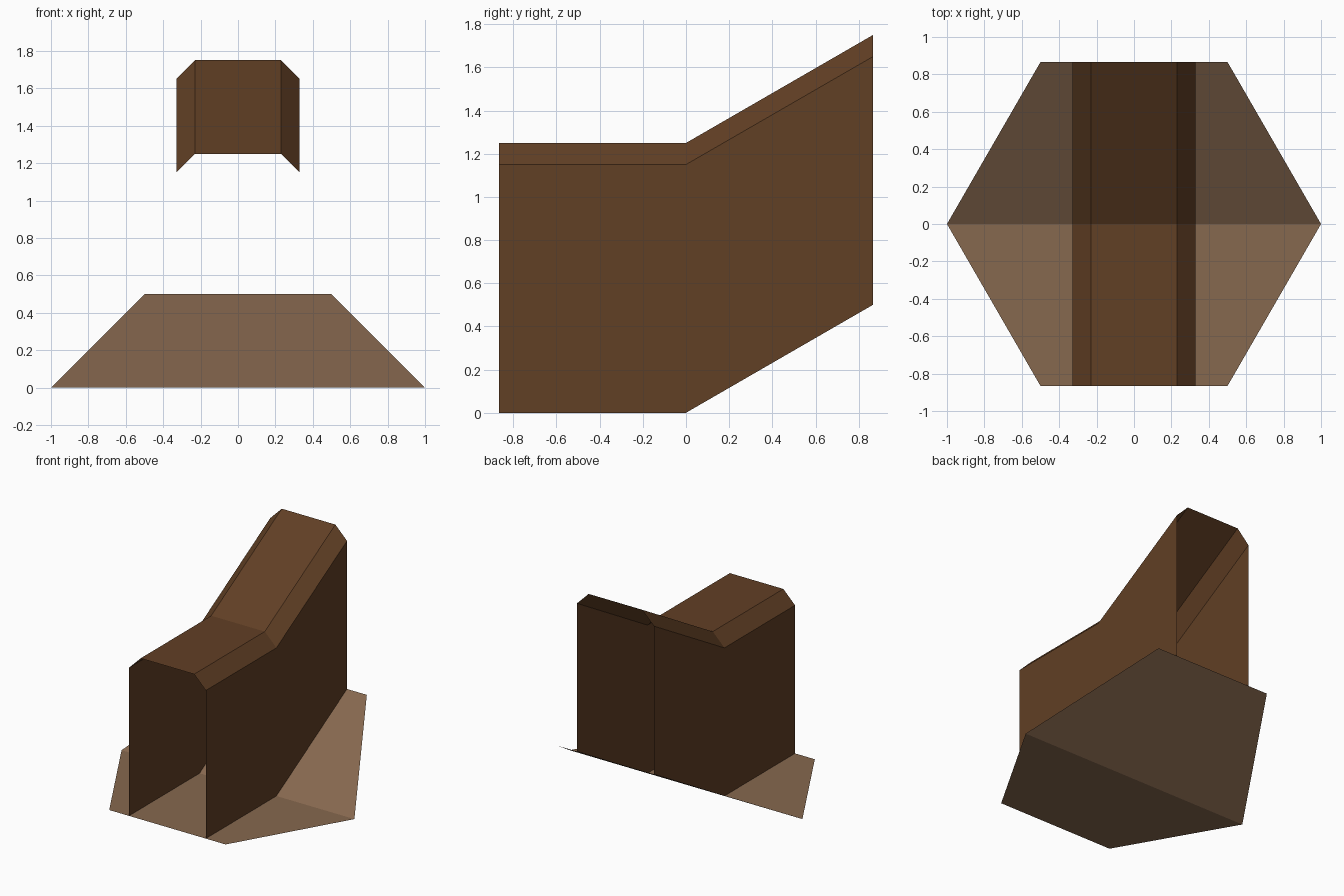
import bpy

if "Cube" in bpy.data.objects:
    bpy.data.objects.remove(bpy.data.objects["Cube"])

H = 0.866   # half depth of the hexagon
RISE = 0.5  # height gained by the back half


def material(name, rgb):
    m = bpy.data.materials.new(name)
    m.diffuse_color = (*rgb, 1.0)
    m.use_nodes = True
    m.node_tree.nodes["Principled BSDF"].inputs["Base Color"].default_value = m.diffuse_color
    return m


def sheet(name, rows, mat):
    """Open surface skinned through rows of points, front to back."""
    n = len(rows[0])
    verts = [p for row in rows for p in row]
    faces = [(r * n + i, r * n + i + 1, (r + 1) * n + i + 1, (r + 1) * n + i)
             for r in range(len(rows) - 1) for i in range(n - 1)]
    me = bpy.data.meshes.new(name)
    me.from_pydata(verts, [], faces)
    me.materials.append(mat)
    ob = bpy.data.objects.new(name, me)
    bpy.context.collection.objects.link(ob)
    return ob


earth = material("light brown ground", (0.24, 0.138, 0.077))
wood = material("dark brown wall", (0.12, 0.05, 0.018))

# Stations along y: flat front half, ramped back half
stations = [(-H, 0.0), (0.0, 0.0), (H, RISE)]

# Folded hexagonal ground sheet
half_widths = [0.5, 1.0, 0.5]
sheet("hex_ground",
      [[(-w, y, z), (w, y, z)] for w, (y, z) in zip(half_widths, stations)],
      earth)

# Passage shell with bevelled roof, open at both ends
right = [(0.23, 1.25), (0.33, 1.15), (0.33, 0.0)]
profile = [(-x, z) for x, z in reversed(right)] + right
sheet("passage_shell",
      [[(x, y, z + dz) for x, z in profile] for y, dz in stations],
      wood)
